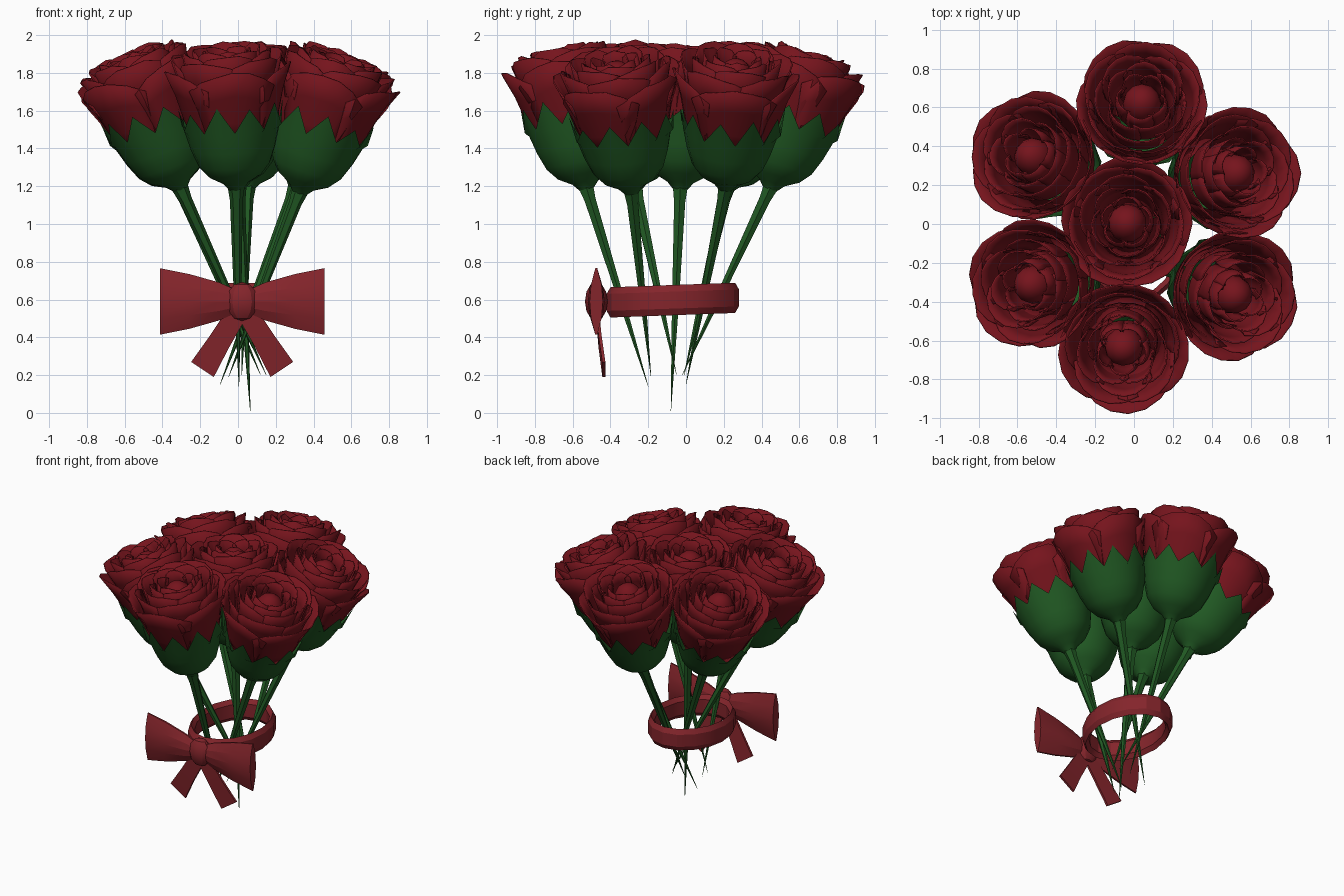
import bpy, bmesh, random
from math import sin, cos, pi, radians
from mathutils import Vector, Matrix

if "Cube" in bpy.data.objects:
    bpy.data.objects.remove(bpy.data.objects["Cube"])
random.seed(4)

def material(name, rgb):
    m = bpy.data.materials.new(name)
    m.diffuse_color = (*rgb, 1)
    m.use_nodes = True
    m.node_tree.nodes["Principled BSDF"].inputs["Base Color"].default_value = m.diffuse_color
    return m

RED = material("petal_red", (0.18, 0.007, 0.012))
GREEN = material("leaf_green", (0.015, 0.10, 0.017))
RIBBON = material("ribbon_red", (0.23, 0.018, 0.024))

def finish(bm, name, mat, angle=30, recalc=True):
    if recalc:
        bmesh.ops.recalc_face_normals(bm, faces=bm.faces)
    me = bpy.data.meshes.new(name)
    bm.to_mesh(me)
    bm.free()
    ob = bpy.data.objects.new(name, me)
    bpy.context.collection.objects.link(ob)
    me.materials.append(mat)
    bpy.ops.object.select_all(action='DESELECT')
    ob.select_set(True)
    bpy.context.view_layer.objects.active = ob
    bpy.ops.object.shade_smooth_by_angle(angle=radians(angle))
    return ob

def skin(bm, rows, closed=True, caps=False):
    """Bridge successive rows of points with quads."""
    vs = [[bm.verts.new(p) for p in row] for row in rows]
    n = len(vs[0])
    for a, b in zip(vs, vs[1:]):
        for i in range(n if closed else n - 1):
            j = (i + 1) % n
            bm.faces.new((a[i], a[j], b[j], b[i]))
    if caps:
        bm.faces.new(vs[0][::-1])
        bm.faces.new(vs[-1])

def ring(r, z, n):
    return [Vector((r * cos(2 * pi * i / n), r * sin(2 * pi * i / n), z)) for i in range(n)]

def frame(origin, axis, spin=0):
    q = Vector((0, 0, 1)).rotation_difference(axis.normalized())
    return Matrix.Translation(origin) @ q.to_matrix().to_4x4() @ Matrix.Rotation(spin, 4, 'Z')

def petal(bm, profile, facing, half, dip):
    """Curved sheet following an (r, z) profile, with a rounded pointed lip."""
    cols = 6
    rows = []
    for k, (r, z) in enumerate(profile):
        f = k / (len(profile) - 1)
        row = []
        for c in range(cols + 1):
            u = 2 * c / cols - 1
            a = facing + u * half * (0.8 + 0.2 * f)
            rr = r - 0.03 * f * u * u
            row.append((rr * cos(a), rr * sin(a), z - dip * f * abs(u) ** 2.2 + random.uniform(-.008, .008) * f))
        rows.append(row)
    skin(bm, rows, closed=False)

# petal layers: profile, half width, lip drop at the sides
LAYERS = [
    ([(.17, .22), (.245, .38), (.285, .53), (.335, .66)], .82, .10),
    ([(.16, .28), (.24, .45), (.265, .60), (.295, .71)], .80, .06),
    ([(.14, .34), (.21, .50), (.225, .63), (.240, .735)], .78, .05),
    ([(.12, .40), (.175, .53), (.18, .64), (.185, .745)], .78, .05),
    ([(.09, .42), (.135, .55), (.14, .65), (.130, .74)], .78, .04),
]

def rose(name, base, head, tip, spin):
    base, head, tip = Vector(base), Vector(head), Vector(tip)
    M = frame(base, head - base, spin)
    # petals
    bm = bmesh.new()
    for k, (prof, half, dip) in enumerate(LAYERS):
        for i in range(5):
            petal(bm, prof, 2 * pi * (i + .5 * k) / 5 + random.uniform(-.1, .1), half, dip)
    bmesh.ops.transform(bm, matrix=M, verts=bm.verts)
    ob = finish(bm, name + "_petals", RED, 20)
    s = ob.modifiers.new("thickness", 'SOLIDIFY')
    s.thickness = 0.008
    # closed bud at the centre
    bm = bmesh.new()
    bmesh.ops.create_uvsphere(bm, u_segments=12, v_segments=8, radius=.1,
                              matrix=M @ Matrix.Translation((0, 0, .60)) @ Matrix.Diagonal((1, 1, 1.2, 1)))
    finish(bm, name + "_bud", RED, 40)
    # calyx cup with toothed sepals
    n = 20
    bm = bmesh.new()
    rows = [ring(r, z, n) for r, z in ((.035, -.02), (.07, .02), (.14, .06), (.19, .12), (.225, .21), (.252, .31))]
    teeth = ring(.272, .33, n)
    for i, p in enumerate(teeth):
        if i % 2:
            p.z = .40 + random.uniform(0, .07)
            p.x, p.y = p.x * (1 + .3 * (p.z - .36)), p.y * (1 + .3 * (p.z - .36))
    skin(bm, rows + [teeth])
    bmesh.ops.transform(bm, matrix=M, verts=bm.verts)
    finish(bm, name + "_calyx", GREEN, 40)
    # stem tapering to a point
    L = (base - tip).length
    bm = bmesh.new()
    skin(bm, [ring(.001, 0, 6), ring(.02, L * .45, 6), ring(.034, L * .93, 6), ring(.05, L + .03, 6)], caps=True)
    bmesh.ops.transform(bm, matrix=frame(tip, base - tip), verts=bm.verts)
    finish(bm, name + "_stem", GREEN, 40)

# base of head, centre of lip, stem tip
rose("centre_rose", (0, -.03, 1.2), (-.04, .01, 1.9), (.065, -.08, .01), .3)
rose("front_rose", (-.01, -.53, 1.2), (-.06, -.65, 1.9), (.005, -.2, .14), 1.0)
rose("back_rose", (.05, .45, 1.2), (.04, .65, 1.88), (.02, -.02, .2), 2.1)
rose("back_right_rose", (.31, .21, 1.2), (.56, .27, 1.87), (-.095, 0, .15), .1)
rose("front_right_rose", (.33, -.29, 1.18), (.55, -.38, 1.88), (-.05, -.185, .19), .7)
rose("front_left_rose", (-.31, -.27, 1.2), (-.56, -.32, 1.88), (.15, -.05, .2), 1.5)
rose("back_left_rose", (-.31, .22, 1.2), (-.56, .37, 1.87), (.12, -.01, .2), 2.6)

# ribbon band: chamfered section swept round an ellipse
bm = bmesh.new()
section = [(-.045, -.05), (-.02, -.08), (0, -.045), (0, .045), (-.02, .08), (-.045, .05)]
rows = []
for i in range(17):
    a = 2 * pi * i / 16
    rows.append([((.27 + d) * cos(a), -.07 + (.35 + d) * sin(a), .597 + z + .012 * sin(a)) for d, z in section])
skin(bm, rows)
bmesh.ops.remove_doubles(bm, verts=bm.verts, dist=1e-4)
finish(bm, "ribbon_band", RIBBON, 25)

# bow loops and tails, mirrored about the knot
CX, CY, CZ = .022, -.475, .59
for side, s in (("left", -1), ("right", 1)):
    bm = bmesh.new()
    rows = []
    for x, h, t in ((.03, .06, .03), (.12, .10, .042), (.28, .145, .045), (.435, .176, .035)):
        rows.append([(CX + s * x, CY + t * ty, CZ + h * hz) for ty, hz in
                     ((-.15, 1), (-.8, .5), (-1, 0), (-.8, -.5), (-.15, -1),
                      (.15, -1), (.8, -.5), (1, 0), (.8, .5), (.15, 1))])
    skin(bm, rows, caps=True)
    finish(bm, side + "_bow_loop", RIBBON, 15)

    bm = bmesh.new()
    rows = []
    for xa, za, xb, zb, y in ((.07, .56, -.03, .52, -.47), (.17, .41, .07, .345, -.455), (.27, .27, .15, .19, -.435)):
        rows.append([(CX + s * xa, y - .008, za), (CX + s * xb, y - .008, zb),
                     (CX + s * xb, y + .008, zb), (CX + s * xa, y + .008, za)])
    skin(bm, rows, caps=True)
    finish(bm, side + "_bow_tail", RIBBON, 15)

# knot
bm = bmesh.new()
bmesh.ops.create_uvsphere(bm, u_segments=10, v_segments=6, radius=1,
                          matrix=Matrix.Translation((CX, CY, CZ)) @ Matrix.Diagonal((.088, .06, .103, 1)))
finish(bm, "bow_knot", RIBBON, 25)
